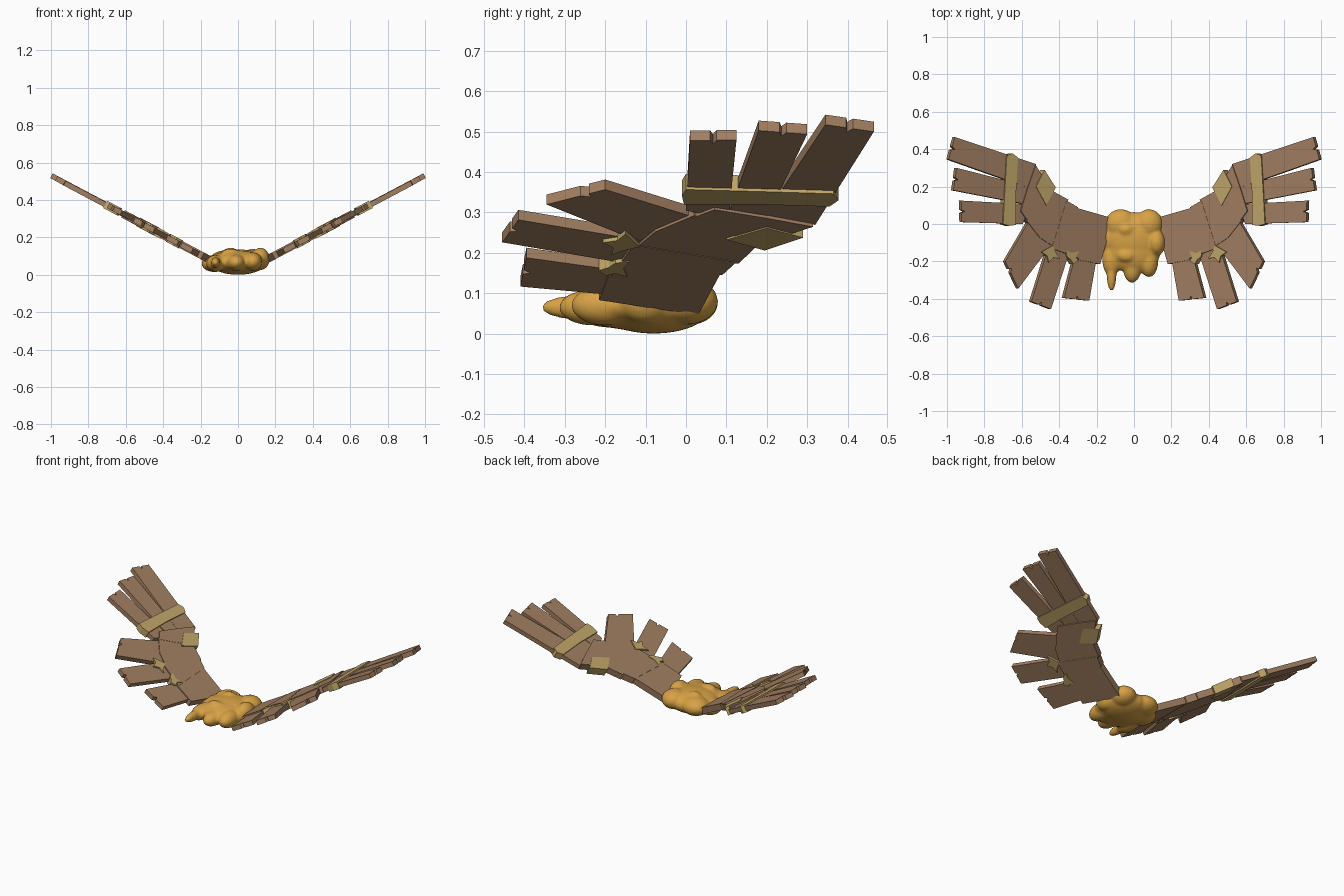
import bpy, bmesh
from mathutils import Vector, Matrix

SLOPE = 0.53                                   # wings rise outward from the body
NORMAL = Vector((-SLOPE, 0, 1)).normalized()


def material(name, color):
    m = bpy.data.materials.new(name)
    m.diffuse_color = (*color, 1)
    return m


wood = material("wood", (0.36, 0.21, 0.12))
tape = material("tape", (0.52, 0.38, 0.14))
glue = material("glue", (0.68, 0.36, 0.06))


def new_object(name, bm, mat):
    mesh = bpy.data.meshes.new(name)
    bm.to_mesh(mesh)
    bm.free()
    mesh.materials.append(mat)
    ob = bpy.data.objects.new(name, mesh)
    bpy.context.collection.objects.link(ob)
    return ob


def slab(name, outline, thick, mat, lift=0.0):
    """Plan-view outline laid on the wing plane, given thickness, mirrored in x."""
    bm = bmesh.new()
    base = [Vector((x, y, SLOPE * x)) + NORMAL * lift for x, y in outline]
    lo = [bm.verts.new(p - NORMAL * thick / 2) for p in base]
    hi = [bm.verts.new(p + NORMAL * thick / 2) for p in base]
    bm.faces.new(lo)
    bm.faces.new(hi)
    n = len(base)
    for i in range(n):
        j = (i + 1) % n
        bm.faces.new((lo[i], lo[j], hi[j], hi[i]))
    bmesh.ops.recalc_face_normals(bm, faces=bm.faces)
    ob = new_object(name, bm, mat)
    ob.modifiers.new("mirror", 'MIRROR')
    return ob


def feather(name, root_a, tip_a, tip_b, root_b, lift=0.0, split=0.5):
    """Board with a small split notch in its outer end."""
    a, b = Vector(tip_a), Vector(tip_b)
    inward = (Vector(root_a) + Vector(root_b) - a - b).normalized() * 0.018
    notch = [a.lerp(b, split - 0.07), a.lerp(b, split) + inward, a.lerp(b, split + 0.07)]
    pts = [root_a, tip_a] + [tuple(p) for p in notch] + [tip_b, root_b]
    slab(name, pts, 0.028, wood, lift)


# arm boards, root to wrist
slab("arm_board_1", [(0.12, 0.03), (0.33, 0.09), (0.31, -0.19), (0.19, -0.215)], 0.040, wood)
slab("arm_board_2", [(0.31, 0.09), (0.37, 0.125), (0.45, -0.13), (0.30, -0.185)], 0.043, wood)
slab("arm_board_3", [(0.36, 0.13), (0.46, 0.185), (0.585, 0.02), (0.51, -0.075), (0.44, -0.12)], 0.040, wood)
slab("arm_board_4", [(0.445, 0.18), (0.49, 0.24), (0.535, 0.315), (0.575, 0.20), (0.615, 0.07), (0.575, 0.015)],
     0.043, wood)

# wing tip boards
feather("tip_board_1", (0.53, 0.32), (0.965, 0.465), (0.998, 0.345), (0.56, 0.19), 0.001)
feather("tip_board_2", (0.56, 0.20), (0.955, 0.30), (0.972, 0.18), (0.58, 0.105))
feather("tip_board_3", (0.56, 0.105), (0.93, 0.125), (0.927, 0.01), (0.60, 0.0), -0.001)

# trailing edge boards
feather("rear_board_1", (0.56, 0.03), (0.695, -0.20), (0.625, -0.345), (0.44, -0.10), 0.001, 0.35)
feather("rear_board_2", (0.45, -0.08), (0.555, -0.415), (0.45, -0.455), (0.345, -0.13), 0.0, 0.45)
feather("rear_board_3", (0.31, -0.13), (0.38, -0.395), (0.245, -0.41), (0.20, -0.15), -0.001)

# tape wraps and patches
slab("tape_band", [(0.63, 0.355), (0.66, 0.378), (0.69, 0.365), (0.70, 0.19), (0.71, 0.0), (0.68, -0.01),
                   (0.64, -0.005), (0.64, 0.18)], 0.044, tape)
slab("tape_shoulder_patch", [(0.49, 0.29), (0.535, 0.20), (0.48, 0.10), (0.43, 0.195)], 0.050, tape)
slab("tape_patch_1", [(0.505, -0.15), (0.47, -0.13), (0.445, -0.115), (0.425, -0.16), (0.405, -0.185),
                      (0.44, -0.18), (0.465, -0.205), (0.475, -0.17)], 0.048, tape)
slab("tape_patch_2", [(0.375, -0.14), (0.345, -0.155), (0.305, -0.145), (0.32, -0.175), (0.31, -0.20),
                      (0.335, -0.215), (0.35, -0.19), (0.37, -0.175)], 0.048, tape)

# melted glue blob: overlapping lumps and drips fused together
lumps = [  # centre, radii
    ((0.0, -0.08, 0.068), (0.155, 0.145, 0.068)),
    ((0.0, -0.14, 0.070), (0.145, 0.125, 0.060)),
    ((-0.07, 0.0, 0.075), (0.085, 0.08, 0.055)),
    ((0.08, 0.0, 0.080), (0.075, 0.08, 0.058)),
    ((-0.13, -0.07, 0.060), (0.065, 0.08, 0.045)),
    ((0.12, -0.10, 0.085), (0.05, 0.07, 0.060)),
    ((-0.12, -0.19, 0.060), (0.05, 0.09, 0.045)),
    ((-0.12, -0.27, 0.065), (0.026, 0.09, 0.030)),
    ((-0.01, -0.23, 0.065), (0.05, 0.085, 0.045)),
    ((0.08, -0.20, 0.070), (0.05, 0.085, 0.050)),
    ((-0.04, -0.03, 0.115), (0.045, 0.035, 0.030)),
    ((-0.04, -0.17, 0.112), (0.05, 0.035, 0.028)),
]
bm = bmesh.new()
for c, r in lumps:
    bmesh.ops.create_uvsphere(bm, u_segments=24, v_segments=14, radius=1,
                              matrix=Matrix.Translation(c) @ Matrix.Diagonal((*r, 1)))
blob = new_object("glue_blob", bm, glue)
remesh = blob.modifiers.new("fuse", 'REMESH')
remesh.mode = 'VOXEL'
remesh.voxel_size = 0.008
remesh.use_smooth_shade = True
smooth = blob.modifiers.new("soften", 'SMOOTH')
smooth.factor = 0.5
smooth.iterations = 6
